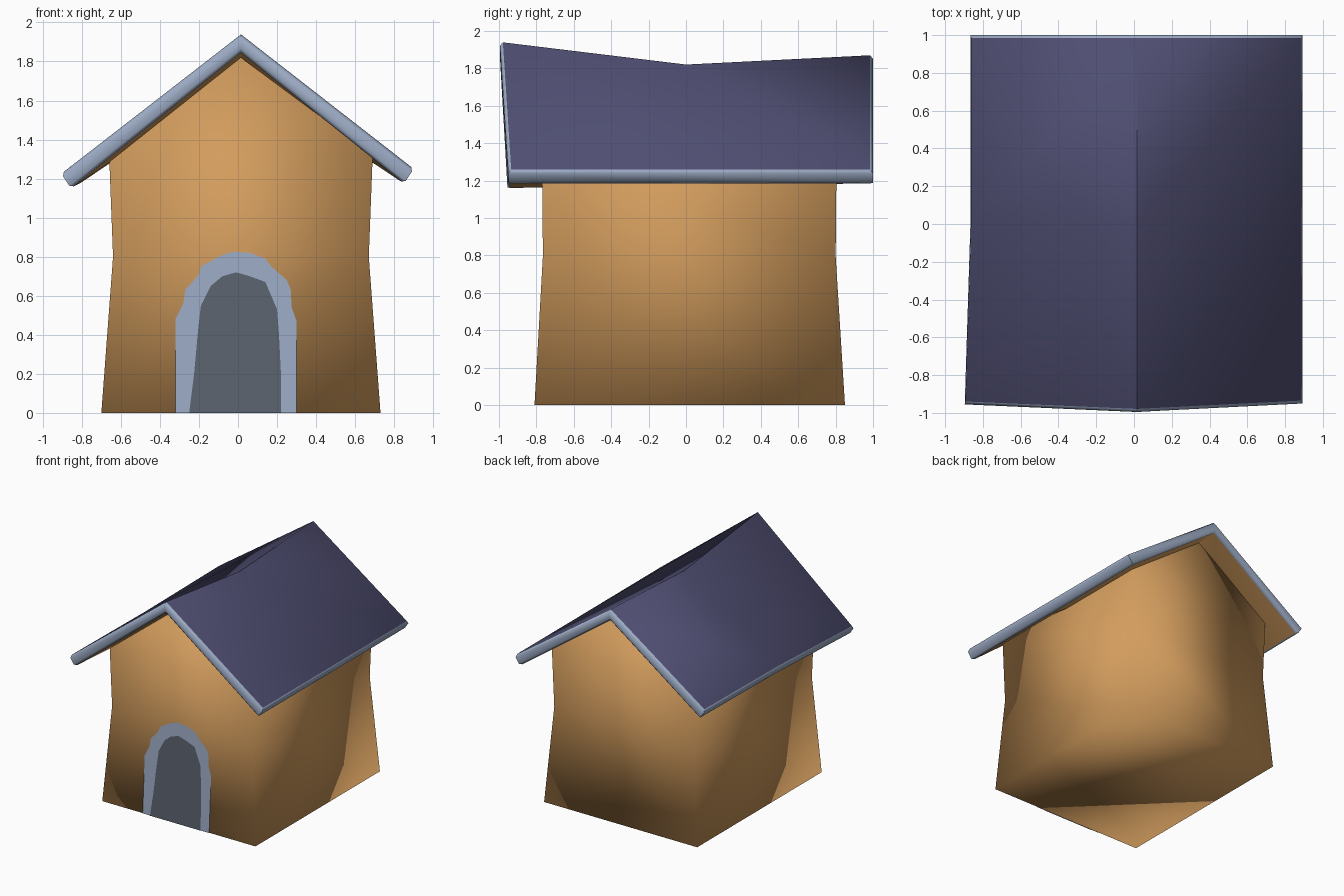
import bpy, bmesh, math

if "Cube" in bpy.data.objects:
    bpy.data.objects.remove(bpy.data.objects["Cube"])


def srgb(r, g, b):
    return tuple(((c / 255 + 0.055) / 1.055) ** 2.4 for c in (r, g, b)) + (1,)


def material(name, rgb):
    m = bpy.data.materials.new(name)
    m.diffuse_color = srgb(*rgb)
    m.use_nodes = True
    m.node_tree.nodes["Principled BSDF"].inputs["Base Color"].default_value = m.diffuse_color
    return m


ORANGE = material("orange_wall", (210, 156, 93))
GREY = material("blue_grey_trim", (155, 170, 195))
DARK = material("dark_doorway", (90, 98, 110))
PURPLE = material("purple_roof", (79, 78, 114))


def finish(name, bm, mats, angle=None):
    bmesh.ops.recalc_face_normals(bm, faces=bm.faces)
    me = bpy.data.meshes.new(name)
    bm.to_mesh(me)
    bm.free()
    ob = bpy.data.objects.new(name, me)
    bpy.context.collection.objects.link(ob)
    for m in mats:
        me.materials.append(m)
    bpy.ops.object.select_all(action='DESELECT')
    ob.select_set(True)
    bpy.context.view_layer.objects.active = ob
    if angle:
        bpy.ops.object.shade_smooth_by_angle(angle=math.radians(angle))
    else:
        bpy.ops.object.shade_smooth()
    return ob


# House body: pinched gable profile joined front to back, closed floor
def gable(bm, y0, y1, y2, peak):
    pts = [(-.70, y0, 0), (-.64, y1, .8), (-.66, y2, 1.32), (.015, y2, peak),
           (.69, y2, 1.32), (.67, y1, .8), (.73, y0, 0)]
    v = [bm.verts.new(p) for p in pts]
    for idx in ((0, 1, 5, 6), (1, 2, 4, 5), (2, 3, 4)):
        bm.faces.new([v[i] for i in idx])
    return v


bm = bmesh.new()
front = gable(bm, -.81, -.765, -.77, 1.82)
back = gable(bm, .85, .80, .805, 1.79)
for i in range(7):
    j = (i + 1) % 7
    bm.faces.new((front[i], front[j], back[j], back[i]))
finish("house_body", bm, [ORANGE])


# Sagging roof slab: purple top, grey chamfered rim, orange underside
rows = [  # left eave, ridge, right eave at front, middle, back
    [(-.905, -.955, 1.225), (.015, -.995, 1.94), (.90, -.95, 1.25)],
    [(-.875, 0, 1.24), (.015, 0, 1.82), (.90, 0, 1.25)],
    [(-.875, 1, 1.25), (.015, 1, 1.87), (.90, 1, 1.25)],
]
bm = bmesh.new()
top = [[bm.verts.new(p) for p in r] for r in rows]
under = [[bm.verts.new((x - .05 * (i - 1) if i != 1 else x, y,
                        z - (.093 if i == 1 else .075)))
          for i, (x, y, z) in enumerate(r)] for r in rows]
for grid, mat in ((top, 0), (under, 2)):
    for r in range(2):
        for c in range(2):
            f = bm.faces.new((grid[r][c], grid[r][c + 1],
                              grid[r + 1][c + 1], grid[r + 1][c]))
            f.material_index = mat
ring = [(0, 0), (0, 1), (0, 2), (1, 2), (2, 2), (2, 1), (2, 0), (1, 0)]
for (a, b), (c, d) in zip(ring, ring[1:] + ring[:1]):
    f = bm.faces.new((top[a][b], top[c][d], under[c][d], under[a][b]))
    f.material_index = 1
bmesh.ops.recalc_face_normals(bm, faces=bm.faces)
rim = [e for e in bm.edges
       if len({f.material_index for f in e.link_faces}) == 2]
bmesh.ops.bevel(bm, geom=rim, offset=.016, segments=1, profile=.5,
                affect='EDGES', material=1)
finish("roof", bm, [PURPLE, GREY, ORANGE], 50)


# Painted doorway: thin plates lying on the sloping front wall
def plate(name, outline, lift, mat):
    bm = bmesh.new()
    f = bm.faces.new([bm.verts.new((x, -.81 + .045 * z / .8 - lift, z))
                      for x, z in outline])
    f.normal_update()
    if f.normal.y > 0:
        f.normal_flip()
    me = bpy.data.meshes.new(name)
    bm.to_mesh(me)
    bm.free()
    me.materials.append(mat)
    bpy.context.collection.objects.link(bpy.data.objects.new(name, me))


plate("door_surround", [(-.32, 0), (-.32, .48), (-.28, .56), (-.27, .63),
                        (-.20, .71), (-.19, .75), (-.09, .805), (-.03, .825),
                        (.06, .82), (.14, .79), (.17, .75), (.25, .68),
                        (.27, .63), (.275, .54), (.30, .47), (.30, 0)], .004, GREY)
plate("doorway", [(-.25, 0), (-.225, .2), (-.205, .42), (-.19, .55), (-.14, .65),
                  (-.08, .70), (-.01, .72), (.06, .70), (.14, .67), (.17, .60),
                  (.20, .53), (.21, .40), (.22, .20), (.22, 0)], .007, DARK)
